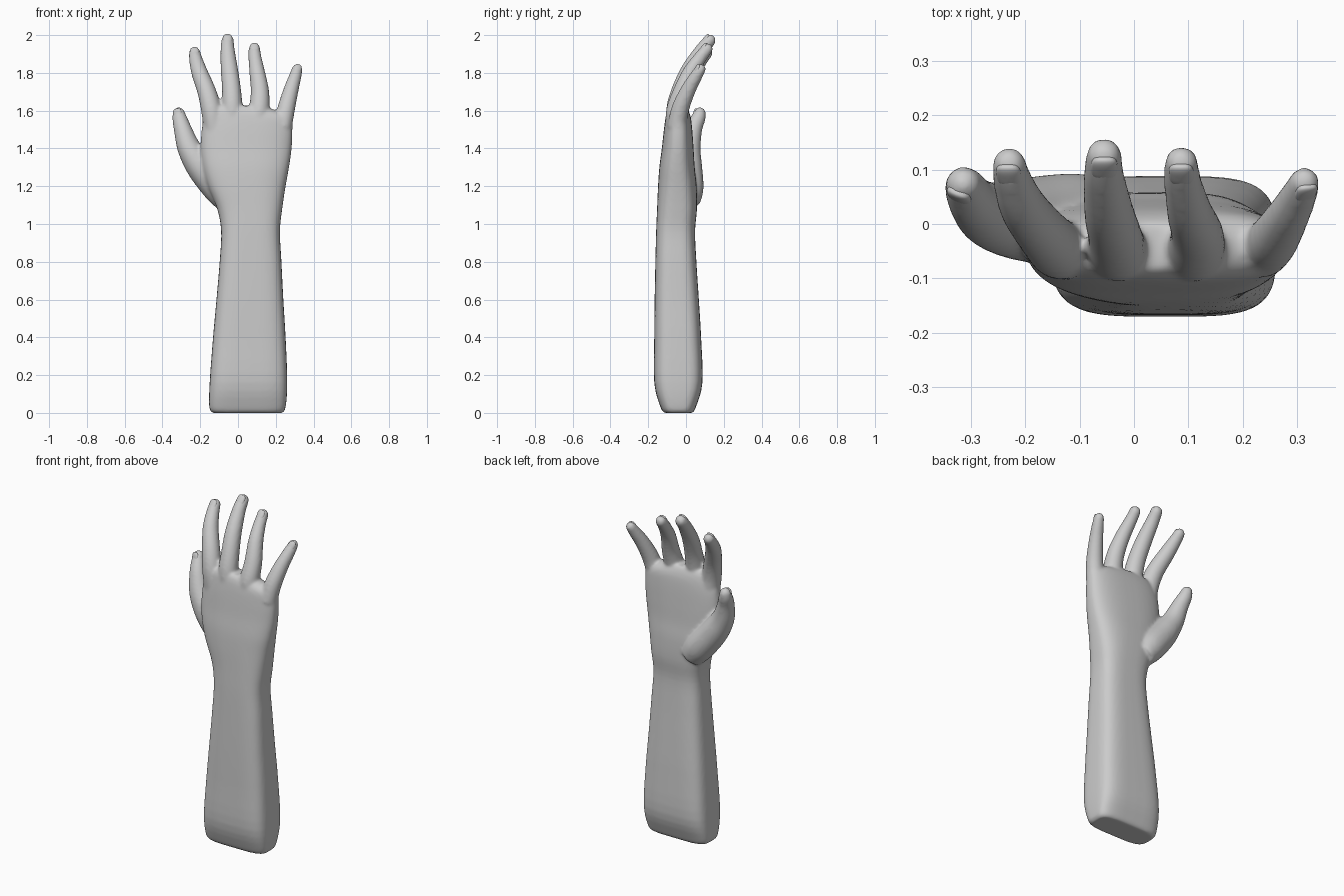
import bpy, bmesh, math
from mathutils import Vector, Matrix

if "Cube" in bpy.data.objects:
    bpy.data.objects.remove(bpy.data.objects["Cube"])


def spline(rows, n):
    """Catmull-Rom interpolation through rows of numbers."""
    out = []
    for i in range(len(rows) - 1):
        a, b = rows[max(i - 1, 0)], rows[i]
        c, d = rows[i + 1], rows[min(i + 2, len(rows) - 1)]
        for k in range(n):
            t = k / n
            out.append([0.5 * (2 * q + (r - p) * t + (2 * p - 5 * q + 4 * r - s) * t * t
                               + (3 * q - p - 3 * r + s) * t ** 3)
                        for p, q, r, s in zip(a, b, c, d)])
    out.append(list(rows[-1]))
    return out


def loft(bm, rings):
    """Closed skin through rings of points."""
    loops = [[bm.verts.new(p) for p in ring] for ring in rings]
    n = len(loops[0])
    for a, b in zip(loops, loops[1:]):
        for i in range(n):
            j = (i + 1) % n
            bm.faces.new((a[i], a[j], b[j], b[i]))
    bm.faces.new(loops[0][::-1])
    bm.faces.new(loops[-1])


def section(z, xl, xr, yf, yb, e, n=48):
    """Rounded-box cross-section of arm or palm."""
    pts = []
    for i in range(n):
        a = 2 * math.pi * i / n
        c, s = math.cos(a), math.sin(a)
        pts.append(((xl + xr) / 2 + (xr - xl) / 2 * math.copysign(abs(c) ** (2 / e), c),
                    (yf + yb) / 2 + (yb - yf) / 2 * math.copysign(abs(s) ** (2 / e), s), z))
    return pts


def digit(bm, rows, dorsal):
    """Tapered tube with round tip; returns tip position, axes and radius."""
    pts = spline(rows, 5)
    rings = []

    def ring(c, r, side, up):
        return [c + r * (math.cos(a) * side + math.sin(a) * up)
                for a in (2 * math.pi * k / 24 for k in range(24))]
    for i, p in enumerate(pts):
        t = (Vector(pts[min(i + 1, len(pts) - 1)][:3]) - Vector(pts[max(i - 1, 0)][:3])).normalized()
        side = t.cross(dorsal).normalized()
        up = side.cross(t)
        c, r = Vector(p[:3]), p[3]
        rings.append(ring(c, r, side, up))
    for a in (20, 40, 58, 74, 84):
        a = math.radians(a)
        rings.append(ring(c + t * r * math.sin(a), r * math.cos(a), side, up))
    loft(bm, rings)
    return c, t, side, up, r


# forearm and palm: z, left, right, front, back, squareness
arm = [(0.0, -0.135, 0.235, -0.115, 0.035, 4), (0.03, -0.152, 0.252, -0.135, 0.052, 4),
       (0.16, -0.15, 0.261, -0.168, 0.087, 4), (0.4, -0.132, 0.252, -0.168, 0.08, 3.8),
       (0.6, -0.114, 0.24, -0.166, 0.068, 3.6), (0.8, -0.097, 0.23, -0.162, 0.055, 3.4),
       (0.96, -0.089, 0.222, -0.158, 0.048, 3.2), (1.08, -0.11, 0.234, -0.153, 0.058, 3),
       (1.2, -0.16, 0.252, -0.148, 0.056, 2.8), (1.3, -0.187, 0.27, -0.141, 0.046, 2.7),
       (1.4, -0.198, 0.284, -0.128, 0.04, 2.6), (1.5, -0.192, 0.288, -0.117, 0.033, 2.6),
       (1.565, -0.18, 0.28, -0.108, 0.025, 2.5), (1.605, -0.16, 0.19, -0.098, 0.012, 2.4),
       (1.625, -0.13, 0.13, -0.085, 0.0, 2.2)]

# digits: x, y, z, radius along the centre line
digits = {
    "index": [(-0.125, -0.045, 1.5, .057), (-0.14, -0.045, 1.6, .055), (-0.165, -0.02, 1.7, .05),
              (-0.203, 0.03, 1.8, .044), (-0.223, 0.08, 1.87, .036), (-0.229, 0.11, 1.905, .031)],
    "middle": [(-0.025, -0.05, 1.52, .055), (-0.03, -0.048, 1.62, .055), (-0.035, -0.022, 1.72, .05),
               (-0.046, 0.022, 1.82, .046), (-0.055, 0.085, 1.92, .038), (-0.055, 0.125, 1.972, .033)],
    "ring": [(0.1, -0.05, 1.52, .055), (0.112, -0.05, 1.6, .055), (0.116, -0.02, 1.7, .049),
             (0.102, 0.022, 1.8, .042), (0.09, 0.075, 1.88, .035), (0.087, 0.112, 1.927, .031)],
    "little": [(0.235, -0.05, 1.51, .05), (0.255, -0.03, 1.61, .047), (0.281, 0.012, 1.71, .04),
               (0.304, 0.055, 1.785, .033), (0.313, 0.077, 1.82, .028)],
    "thumb": [(-0.05, 0.005, 1.12, .07), (-0.105, 0.01, 1.19, .083), (-0.195, 0.008, 1.3, .078),
              (-0.258, 0.015, 1.4, .063), (-0.292, 0.038, 1.5, .048), (-0.309, 0.065, 1.56, .039),
              (-0.313, 0.073, 1.585, .033)],
}

bm = bmesh.new()
loft(bm, [section(*r) for r in spline(arm, 4)])
for name, rows in digits.items():
    dorsal = {"thumb": Vector((-0.4, -1, 0)), "little": Vector((0.1, -1, 0))}.get(name, Vector((0, -1, 0)))
    c, t, side, up, r = digit(bm, rows, dorsal)
    # fingernail: flattened rounded plate on the back of the tip
    nb = bmesh.new()
    bmesh.ops.create_uvsphere(nb, u_segments=24, v_segments=16, radius=1)
    for v in nb.verts:
        x, y, z = (math.copysign(abs(q) ** 0.7, q) for q in v.co)
        v.co = c - t * 0.008 + up * (r * 0.72 + (z * 0.3 - x * x * 0.12) * r) + side * x * r * 0.74 + t * y * r * 0.92
    bmesh.ops.recalc_face_normals(nb, faces=nb.faces)
    mesh = bpy.data.meshes.new(name + "_nail")
    nb.to_mesh(mesh)
    nb.free()
    mesh.shade_smooth()
    bpy.context.collection.objects.link(bpy.data.objects.new(name + "_nail", mesh))

# hand and arm fused into one smooth skin
bmesh.ops.recalc_face_normals(bm, faces=bm.faces)
mesh = bpy.data.meshes.new("hand_and_forearm")
bm.to_mesh(mesh)
bm.free()
hand = bpy.data.objects.new("hand_and_forearm", mesh)
bpy.context.collection.objects.link(hand)
rm = hand.modifiers.new("fuse", "REMESH")
rm.mode = "VOXEL"
rm.voxel_size = 0.008
rm.use_smooth_shade = True
sm = hand.modifiers.new("soften", "SMOOTH")
sm.factor = 0.5
sm.iterations = 10
bpy.context.view_layer.objects.active = hand
hand.select_set(True)
for m in ("fuse", "soften"):
    bpy.ops.object.modifier_apply(modifier=m)
hand.data.shade_smooth()
